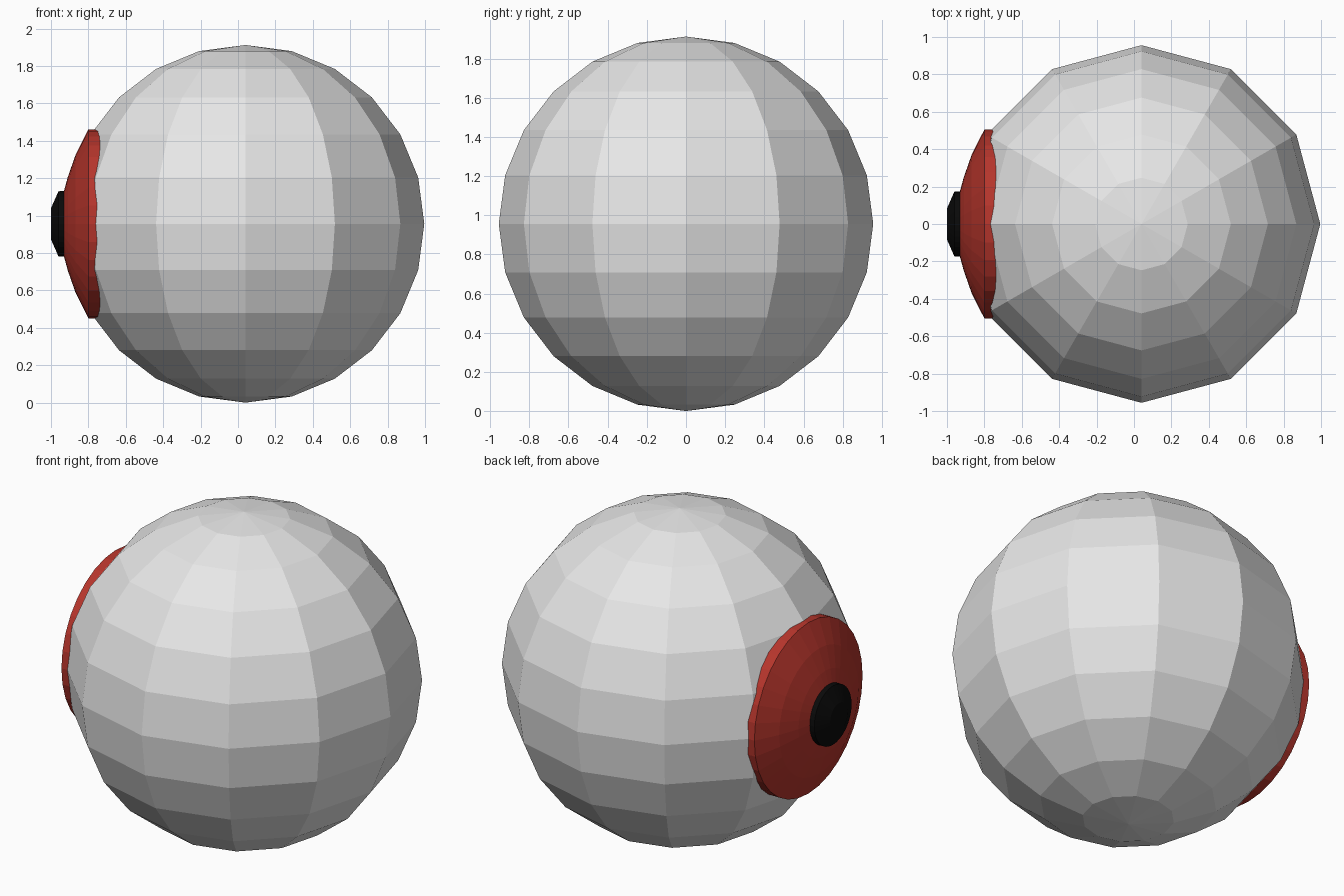
import bpy, bmesh, math, random
from mathutils import Vector

if "Cube" in bpy.data.objects:
    bpy.data.objects.remove(bpy.data.objects["Cube"])

random.seed(7)
CX, CZ, R = 0.04, 0.956, 0.956


def material(name, rgb):
    m = bpy.data.materials.new(name)
    m.diffuse_color = (*rgb, 1)
    m.use_nodes = True
    m.node_tree.nodes["Principled BSDF"].inputs["Base Color"].default_value = m.diffuse_color
    return m


def lathe(profile, n):
    """Turn (x, radius) points around the x axis through the eye centre."""
    bm = bmesh.new()
    vs = [bm.verts.new((x, 0, CZ + r)) for x, r in profile]
    es = [bm.edges.new(p) for p in zip(vs, vs[1:])]
    bmesh.ops.spin(bm, geom=vs + es, cent=(0, 0, CZ), axis=(1, 0, 0),
                   angle=math.tau, steps=n)
    bmesh.ops.remove_doubles(bm, verts=bm.verts, dist=1e-4)
    bmesh.ops.recalc_face_normals(bm, faces=bm.faces)
    return bm


def fracture(bm, count):
    """Break the shell into touching shards, cutting edges at midpoints."""
    seeds = [f.calc_center_median() for f in random.sample(list(bm.faces), count)]
    shard = {v: min(range(count), key=lambda i: (v.co - seeds[i]).length)
             for v in bm.verts}
    out, cache = bmesh.new(), {}

    def vert(s, co):
        key = (s, *(round(c, 5) for c in co))
        if key not in cache:
            cache[key] = out.verts.new(co)
        return cache[key]

    for f in bm.faces:
        vs = list(f.verts)
        n = len(vs)
        starts = [i for i in range(n) if shard[vs[i]] != shard[vs[i - 1]]]
        if not starts:
            out.faces.new([vert(shard[v], v.co) for v in vs])
            continue
        for i in starts:
            s = shard[vs[i]]
            pts = [(vs[i - 1].co + vs[i].co) / 2]
            while shard[vs[i % n]] == s:
                pts.append(vs[i % n].co)
                i += 1
            pts.append((vs[(i - 1) % n].co + vs[i % n].co) / 2)
            if len(starts) > 2:
                pts.append(f.calc_center_median())
            out.faces.new([vert(s, p) for p in pts])
    bm.free()
    return out


def add_object(name, bm, mat):
    me = bpy.data.meshes.new(name)
    bm.to_mesh(me)
    bm.free()
    me.materials.append(mat)
    ob = bpy.data.objects.new(name, me)
    bpy.context.collection.objects.link(ob)
    return ob


# Eyeball: 12 x 12 low-poly sphere split into shards
ball = bmesh.new()
bmesh.ops.create_uvsphere(ball, u_segments=12, v_segments=12, radius=R)
bmesh.ops.translate(ball, verts=ball.verts, vec=Vector((CX, 0, CZ)))
add_object("eyeball", fracture(ball, 60), material("light grey", (0.8, 0.8, 0.8)))

# Iris: shallow domed cap with a short rim sinking into the ball
iris = lathe([(-0.70, 0.505), (-0.80, 0.505), (-0.868, 0.37),
              (-0.91, 0.25), (-0.94, 0.14), (-0.948, 0)], 32)
add_object("iris", fracture(iris, 60), material("dark red", (0.47, 0.036, 0.025)))

# Pupil: small bevelled button
add_object("pupil", lathe([(-0.90, 0.175), (-0.96, 0.174), (-1.0, 0.083),
                           (-1.0, 0)], 32), material("black", (0.003, 0.003, 0.003)))
